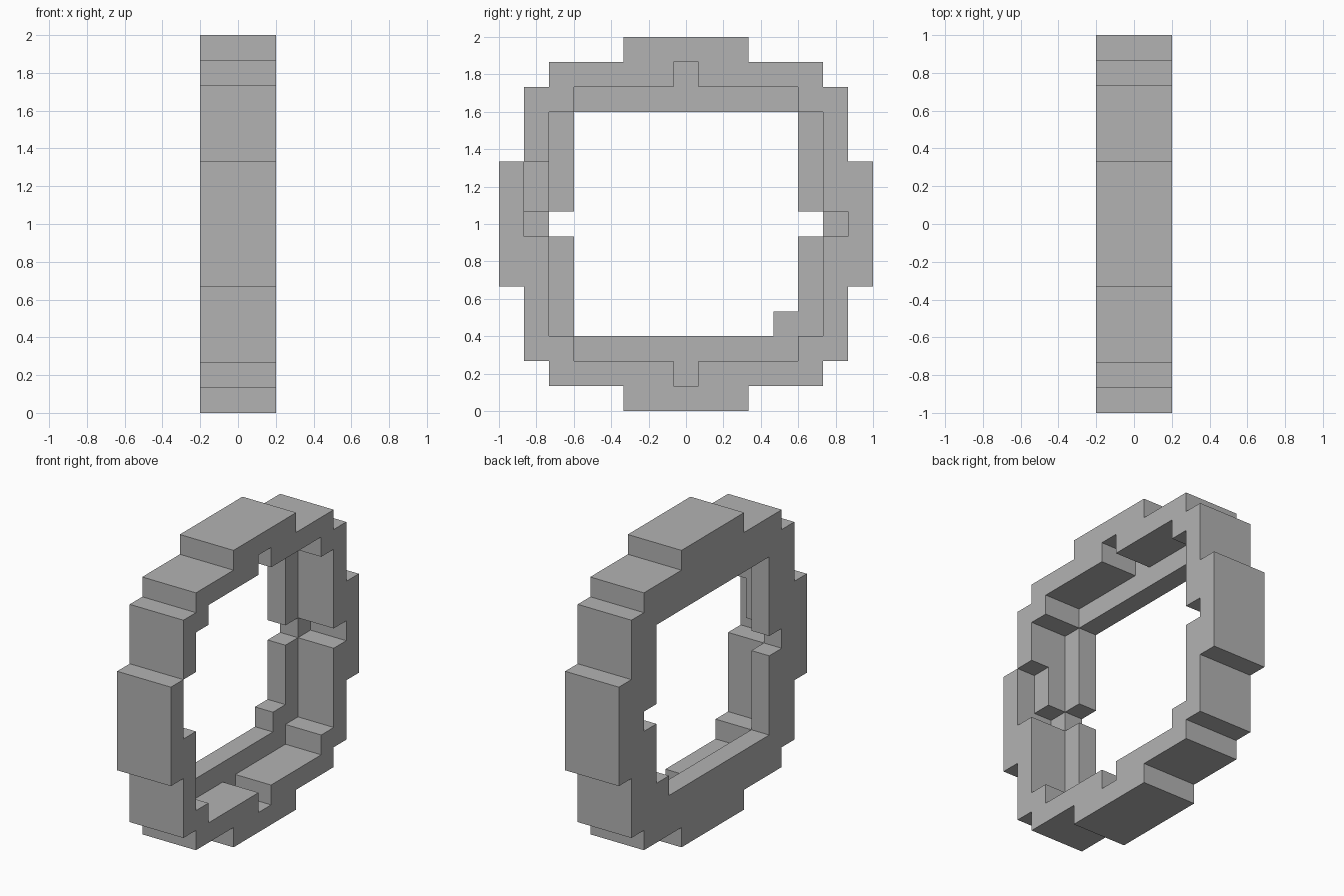
import bpy
import bmesh

if "Cube" in bpy.data.objects:
    bpy.data.objects.remove(bpy.data.objects["Cube"], do_unlink=True)

U = 2 / 15  # one block

grey = bpy.data.materials.new("stone grey")
grey.use_nodes = True
COLOUR = (0.45, 0.45, 0.45, 1)
grey.diffuse_color = COLOUR
grey.node_tree.nodes["Principled BSDF"].inputs["Base Color"].default_value = COLOUR


def mirrored(quarter):
    """Closed outline from the corners of one quadrant."""
    back = quarter[::-1]
    return (quarter + [(-y, z) for y, z in back]
            + [(-y, -z) for y, z in quarter] + [(y, -z) for y, z in back])


def rectangle(y0, y1, z0, z1):
    return [(y0, z0), (y1, z0), (y1, z1), (y0, z1)]


def prism(name, outline, x0, x1):
    """Extrude a y-z outline along x; all sizes in blocks."""
    bm = bmesh.new()
    verts = [bm.verts.new((x0 * U, y * U, z * U + 1)) for y, z in outline]
    face = bm.faces.new(verts)
    moved = bmesh.ops.extrude_face_region(bm, geom=[face])["geom"]
    bmesh.ops.translate(bm, vec=((x1 - x0) * U, 0, 0),
                        verts=[v for v in moved if isinstance(v, bmesh.types.BMVert)])
    bmesh.ops.recalc_face_normals(bm, faces=bm.faces)
    mesh = bpy.data.meshes.new(name)
    bm.to_mesh(mesh)
    bm.free()
    mesh.materials.append(grey)
    obj = bpy.data.objects.new(name, mesh)
    bpy.context.collection.objects.link(obj)
    return obj


# Stepped round frame
frame = prism("ring_frame", mirrored(
    [(7.5, 2.5), (6.5, 2.5), (6.5, 5.5), (5.5, 5.5),
     (5.5, 6.5), (2.5, 6.5), (2.5, 7.5)]), -1.5, 1.5)

# Wide recess, narrow opening behind it, and a small side pocket
cutters = [
    prism("recess_cutter", mirrored(
        [(6.5, .5), (5.5, .5), (5.5, 4.5), (4.5, 4.5),
         (4.5, 5.5), (.5, 5.5), (.5, 6.5)]), -.5, 3),
    prism("opening_cutter", mirrored(
        [(5.5, .5), (4.5, .5), (4.5, 4.5)]), -3, 2),
    prism("pocket_cutter", rectangle(-6.5, -5, 0, 2.5), .5, 2.5),
]
for cutter in cutters:
    cutter.hide_render = True
    mod = frame.modifiers.new(cutter.name, "BOOLEAN")
    mod.operation = "DIFFERENCE"
    mod.solver = "EXACT"
    mod.object = cutter

# Apply the cuts and drop the cutters
graph = bpy.context.evaluated_depsgraph_get()
cut_mesh = bpy.data.meshes.new_from_object(frame.evaluated_get(graph))
frame.modifiers.clear()
frame.data = cut_mesh
for cutter in cutters:
    bpy.data.objects.remove(cutter, do_unlink=True)

# Single block in the lower corner of the opening
prism("corner_block", rectangle(3.5, 4.5, -4.5, -3.5), -1.5, -.5)
